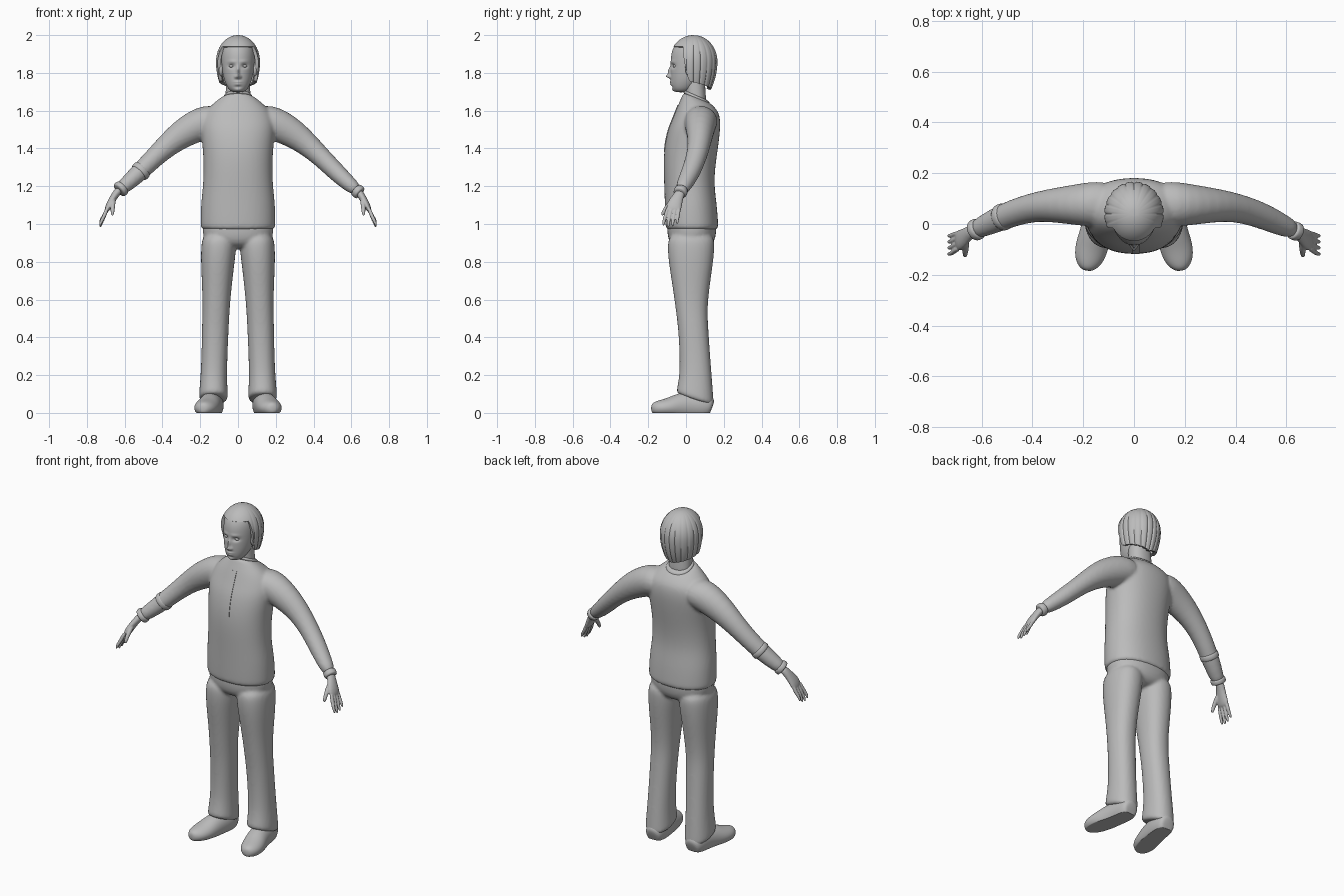
import bpy, bmesh
from math import sin, cos, pi, exp, sqrt, radians
from mathutils import Vector

if "Cube" in bpy.data.objects:
    bpy.data.objects.remove(bpy.data.objects["Cube"])

grey = bpy.data.materials.new("plain_grey")
grey.use_nodes = True
GREY = (0.5, 0.5, 0.5, 1)
grey.diffuse_color = GREY
grey.node_tree.nodes["Principled BSDF"].inputs["Base Color"].default_value = GREY
SEG = 24


def activate(ob):
    bpy.ops.object.select_all(action='DESELECT')
    ob.select_set(True)
    bpy.context.view_layer.objects.active = ob


def modify(ob, kind, **settings):
    activate(ob)
    mod = ob.modifiers.new(kind, kind)
    for key, value in settings.items():
        setattr(mod, key, value)
    bpy.ops.object.modifier_apply(modifier=mod.name)


def smooth(ob, angle=60):
    activate(ob)
    bpy.ops.object.shade_smooth_by_angle(angle=radians(angle))


def loft(name, rings, levels=2, caps=True):
    """Skin closed rings of points into one object."""
    bm = bmesh.new()
    loops = [[bm.verts.new(p) for p in ring] for ring in rings]
    n = len(loops[0])
    for a, b in zip(loops, loops[1:]):
        for i in range(n):
            bm.faces.new((a[i], a[(i + 1) % n], b[(i + 1) % n], b[i]))
    if caps:
        bm.faces.new(loops[0][::-1])
        bm.faces.new(loops[-1])
    bmesh.ops.recalc_face_normals(bm, faces=bm.faces)
    mesh = bpy.data.meshes.new(name)
    bm.to_mesh(mesh)
    bm.free()
    ob = bpy.data.objects.new(name, mesh)
    bpy.context.collection.objects.link(ob)
    mesh.materials.append(grey)
    if levels:
        modify(ob, 'SUBSURF', levels=levels)
    smooth(ob)
    return ob


def power(v, p):
    return abs(v) ** p * (1 if v > 0 else -1)


def stack(name, rows, cx=(0,), p=0.9, levels=2):
    """Upright loft; rows are z, front y, back y, half width, tilt, centre x."""
    rings = []
    for z, front, back, w, *rest in rows:
        tilt, x = (rest + [0, 0])[:2]
        ring = []
        for i in range(SEG):
            a = 2 * pi * i / SEG
            dy = power(sin(a), p) * (back - front) / 2
            ring.append((x + w * power(cos(a), p), (front + back) / 2 + dy, z + tilt * dy))
        rings.append(ring)
    return loft(name, rings, levels)


def tube(name, rows, side=(0, 1, 0), levels=1):
    """Loft along a path; rows are x, y, z, half size along side, half size across."""
    pts = [Vector(r[:3]) for r in rows]
    rings = []
    for i, (x, y, z, a, b) in enumerate(rows):
        t = (pts[min(i + 1, len(pts) - 1)] - pts[max(i - 1, 0)]).normalized()
        u = Vector(side)
        u = (u - t * u.dot(t)).normalized()
        v = t.cross(u)
        rings.append([pts[i] + u * a * cos(2 * pi * k / SEG) + v * b * sin(2 * pi * k / SEG)
                      for k in range(SEG)])
    return loft(name, rings, levels)


def flip(rows, s):
    return [(s * r[0], *r[1:]) for r in rows]


def fuse(parts, name, voxel=None, rounds=4):
    activate(parts[0])
    for ob in parts:
        ob.select_set(True)
    bpy.ops.object.join()
    ob = parts[0]
    ob.name = name
    if voxel:
        modify(ob, 'REMESH', mode='VOXEL', voxel_size=voxel)
        modify(ob, 'SMOOTH', iterations=rounds, factor=0.5)
    smooth(ob)
    return ob


# shirt: torso and both sleeves blended together
torso = stack("torso", [
    (.965, -.105, .17, .196), (.98, -.11, .173, .2), (1.1, -.113, .165, .199),
    (1.2, -.116, .15, .186), (1.3, -.12, .155, .183), (1.4, -.117, .17, .187),
    (1.5, -.097, .183, .2), (1.56, -.07, .182, .195), (1.61, -.045, .172, .165, -.15),
    (1.65, -.02, .15, .11, -.35), (1.675, -.012, .125, .075, -.45)])
arm = [(.08, .078, 1.55, .09, .075), (.16, .078, 1.545, .09, .088), (.22, .076, 1.52, .082, .088),
       (.3, .074, 1.475, .07, .076), (.37, .07, 1.42, .06, .063), (.44, .055, 1.355, .055, .053),
       (.51, .03, 1.285, .052, .05), (.57, .002, 1.228, .046, .044), (.64, -.03, 1.168, .036, .035)]
shirt = fuse([torso] + [tube("sleeve", flip(arm, s)) for s in (1, -1)], "shirt", .009, 5)

# collar seam, sleeve hem and wrist bands
stack("collar", [(1.655, -.016, .128, .08, -.45), (1.672, -.014, .126, .078, -.45),
                 (1.684, -.008, .12, .071, -.45)])
for name, s, x, y, z, r, dx, dz in (("left_cuff", 1, .635, -.028, 1.172, .037, .014, .012),
                                    ("right_wrist_band", -1, .62, -.022, 1.186, .043, .012, .011),
                                    ("right_sleeve_hem", -1, .515, .028, 1.28, .054, .014, .014)):
    tube(name, flip([(x - dx, y + .006, z + dz, r * .94, r * .94), (x - dx / 2, y + .003, z + dz / 2, r, r),
                     (x + dx / 2, y - .003, z - dz / 2, r, r),
                     (x + dx, y - .006, z - dz, r * .94, r * .94)], s))

# front placket, wrapped onto the chest
bpy.ops.mesh.primitive_grid_add(x_subdivisions=4, y_subdivisions=40, size=1,
                                location=(.008, -.25, 1.505), rotation=(pi / 2, 0, 0))
placket = bpy.context.object
placket.name = "placket"
placket.scale = (.026, .25, 1)
bpy.ops.object.transform_apply(location=True, rotation=True, scale=True)
modify(placket, 'SHRINKWRAP', target=shirt, wrap_method='PROJECT', use_project_y=True,
       use_positive_direction=True, use_negative_direction=False, offset=.001)
modify(placket, 'SOLIDIFY', thickness=.005, offset=0)
placket.data.materials.append(grey)

# trousers: hips and two legs blended together
hips = stack("hips", [(.87, -.04, .1, .09), (.89, -.08, .14, .16), (.93, -.1, .16, .188),
                      (1.0, -.1, .163, .19), (1.04, -.09, .15, .18)])
legs = [(.96, -.09, .15, .085, 0, .1), (.88, -.1, .153, .095, 0, .102), (.78, -.09, .142, .088, 0, .108),
        (.66, -.07, .124, .078, 0, .112), (.55, -.055, .113, .072, 0, .116), (.45, -.042, .118, .071, 0, .12),
        (.32, -.034, .127, .069, 0, .124), (.2, -.034, .137, .07, -.1, .128),
        (.12, -.045, .144, .075, -.25, .13), (.085, -.05, .147, .077, -.33, .13),
        (.065, -.048, .145, .074, -.33, .13)]
fuse([hips] + [stack("leg", [(*r[:5], s * r[5]) for r in legs]) for s in (1, -1)], "trousers", .009, 4)

# shoes with flat soles
shoe = [(.13, .14, .03, .03, .03), (.13, .13, .035, .05, .06), (.133, .08, .04, .06, .075),
        (.14, .02, .04, .06, .075), (.152, -.04, .035, .063, .068), (.166, -.09, .028, .066, .052),
        (.178, -.14, .025, .058, .042), (.184, -.172, .025, .036, .032), (.186, -.184, .025, .014, .016)]
for side, s in (("left", 1), ("right", -1)):
    ob = tube(side + "_shoe", flip(shoe, s), side=(1, 0, 0), levels=2)
    for v in ob.data.vertices:
        v.co.z = max(v.co.z, 0)
    smooth(ob, 40)

# hands
for side, s in (("left", 1), ("right", -1)):
    parts = [tube("palm", flip([(.625, -.022, 1.185, .026, .022), (.648, -.034, 1.158, .026, .02),
                                (.665, -.05, 1.13, .034, .019), (.682, -.062, 1.1, .041, .018),
                                (.693, -.066, 1.075, .04, .014), (.697, -.067, 1.067, .03, .008)], s)),
             tube("thumb", flip([(.66, -.06, 1.135, .014, .014), (.662, -.09, 1.105, .013, .013),
                                 (.664, -.113, 1.075, .011, .011), (.665, -.125, 1.05, .009, .009),
                                 (.665, -.128, 1.044, .004, .004)], s))]
    for i in range(4):
        y0, y1 = -.096 + .02 * i, -.118 + .024 * i
        drop = (.008, 0, .004, .018)[i]
        parts.append(tube("finger", flip([
            (.69, y0, 1.09, .01, .011), (.707, (y0 + y1) / 2, 1.045, .0095, .0105),
            (.722, y1, 1.01 + drop, .0085, .009), (.73, y1, .988 + drop, .007, .007),
            (.731, y1, .983 + drop, .003, .003)], s)))
    fuse(parts, side + "_hand", .004, 3)

# neck
stack("neck", [(1.62, 0, .11, .07), (1.68, -.004, .105, .066), (1.76, -.01, .1, .064), (1.8, -.01, .1, .06)])

# head, with the face shaped by soft bumps
head = stack("head", [
    (1.697, -.05, .0, .022), (1.705, -.066, .03, .042), (1.725, -.078, .06, .058), (1.76, -.082, .09, .073),
    (1.8, -.083, .12, .083), (1.85, -.082, .135, .089), (1.9, -.08, .138, .09), (1.94, -.066, .128, .083),
    (1.97, -.04, .105, .063), (1.985, -.01, .08, .035)], p=1, levels=3)
bumps = [(0, 1.782, .011, .011, .022), (0, 1.808, .008, .022, .014), (.013, 1.778, .007, .007, .007),
         (.034, 1.836, .017, .010, -.014), (.03, 1.86, .022, .007, .004), (0, 1.752, .02, .005, .007),
         (0, 1.74, .018, .005, .006), (0, 1.725, .02, .006, -.004), (0, 1.708, .018, .009, .005)]
for v in head.data.vertices:
    if v.co.y < 0:
        x, z = abs(v.co.x), v.co.z
        v.co.y -= sum(h * exp(-((x - bx) / sx) ** 2 - ((z - bz) / sz) ** 2) for bx, bz, sx, sz, h in bumps)

# eyes and ears
for side, s in (("left", 1), ("right", -1)):
    for part, at, size in (("eye", (.034, -.056, 1.836), (.014, .013, .009)),
                           ("ear", (.09, .02, 1.82), (.014, .024, .038))):
        bpy.ops.mesh.primitive_uv_sphere_add(segments=24, ring_count=12, radius=1,
                                             location=(s * at[0], at[1], at[2]))
        ob = bpy.context.object
        ob.name = side + "_" + part
        ob.scale = size
        ob.data.materials.append(grey)
        smooth(ob)

# hair: a cap with a high front hairline, long back and combed grooves
rings, count, rows = [], 144, 24
for j in range(rows):
    t = .06 + .94 * j / (rows - 1)
    ring = []
    for i in range(count):
        a = 2 * pi * i / count
        turn = min(a, 2 * pi - a)
        k = min(max((turn - 1.0) / .4, 0), 1)
        low = 1.94 - .185 * k * k * (3 - 2 * k) - .045 * max(0, (turn - 1.4) / 1.74)
        z = 2 - (2 - low) * (1 - cos(t * pi / 2))
        h = (z - 1.86) / .14
        r = sqrt(max(0, 1 - h * h)) if h > 0 else 1 - .24 * h * h
        r *= 1 - .07 * k * t * (1 - abs(sin(10 * a))) ** 3
        depth = .13 if cos(a) > 0 else .127
        ring.append((.117 * r * sin(a), .04 - depth * r * cos(a), z))
    rings.append(ring)
hair = loft("hair", rings, 0, caps=False)
bm = bmesh.new()
bm.from_mesh(hair.data)
bmesh.ops.holes_fill(bm, edges=[e for e in bm.edges if e.is_boundary and e.verts[0].co.z > 1.99])
bmesh.ops.recalc_face_normals(bm, faces=bm.faces)
if sum(f.normal.z for f in bm.faces if f.calc_center_median().z > 1.98) < 0:
    bmesh.ops.reverse_faces(bm, faces=bm.faces)
bm.to_mesh(hair.data)
bm.free()
modify(hair, 'SOLIDIFY', thickness=.018, offset=-1)
smooth(hair, 40)
